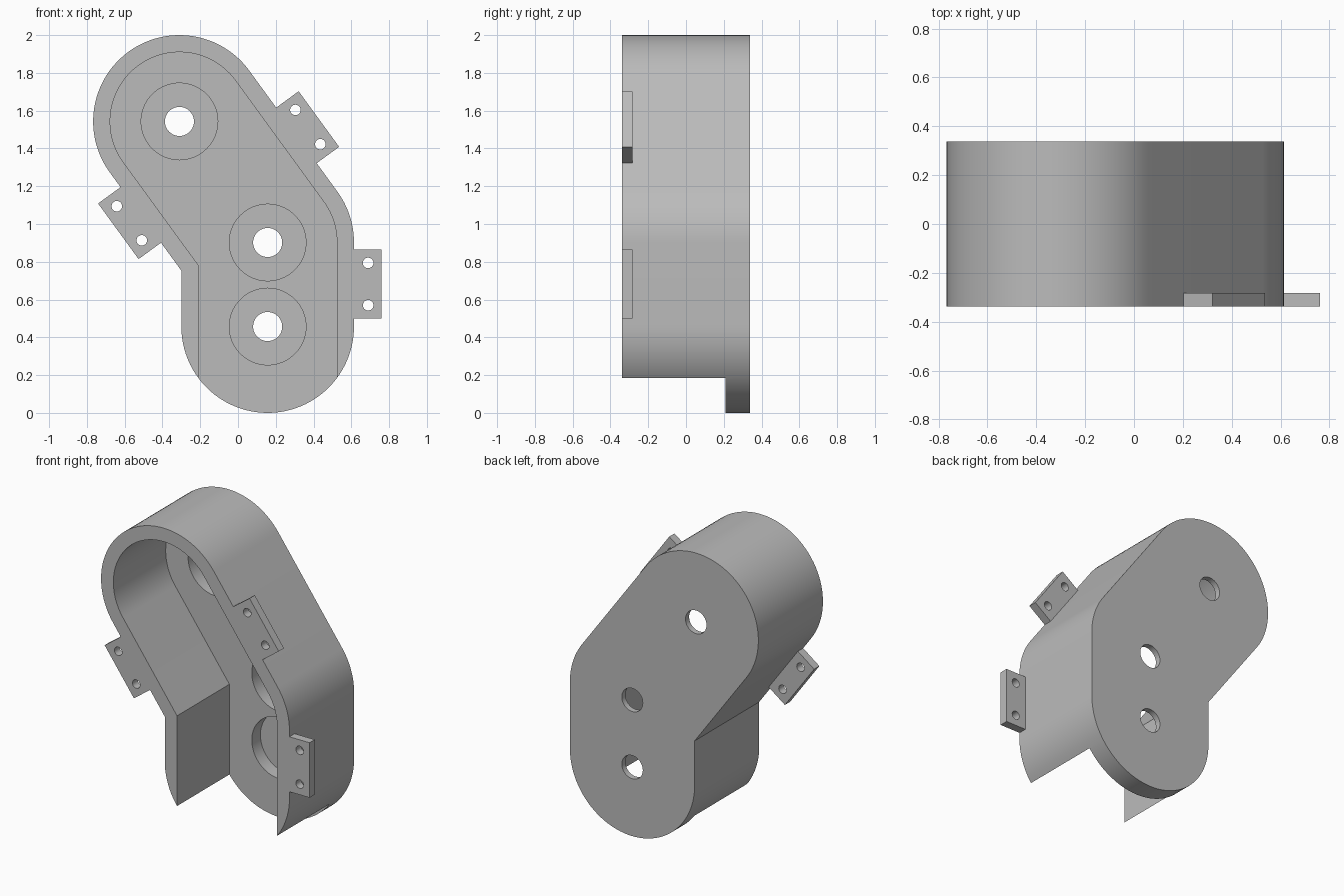
import bpy, bmesh, math
from mathutils import Vector

old = bpy.data.objects.get("Cube")
if old:
    bpy.data.objects.remove(old, do_unlink=True)

grey = bpy.data.materials.new("plain_grey")
grey.use_nodes = True
grey.diffuse_color = (0.5, 0.5, 0.5, 1)
grey.node_tree.nodes["Principled BSDF"].inputs["Base Color"].default_value = (0.5, 0.5, 0.5, 1)

# Main dimensions: points are (x, z), depth runs along y
FRONT, BACK = -0.338, 0.338
FLOOR = 0.21            # inner face of the back plate
RECESS = 0.30           # bottom of the bearing recesses
OUTER, INNER = 0.457, 0.367
TOP = Vector((-0.31, 1.543))
MID = Vector((0.157, 0.902))
LOW = Vector((0.157, 0.457))
ALONG = (MID - TOP).normalized()
SIDE = Vector((-ALONG.y, ALONG.x))
LEAN = math.atan2(SIDE.y, SIDE.x)


def arc(centre, r, start, end, steps):
    angles = [start + (end - start) * i / steps for i in range(steps + 1)]
    return [centre + r * Vector((math.cos(a), math.sin(a))) for a in angles]


def outline(r, open_bottom=False):
    """Bent slot shape at distance r from the line through the three axes."""
    pts = arc(TOP, r, LEAN, LEAN + math.pi, 48)
    edge = MID - r * SIDE
    pts.append(edge + ALONG * ((MID.x - r - edge.x) / ALONG.x))
    if open_bottom:
        pts += [Vector((LOW.x - r, -0.2)), Vector((LOW.x + r, -0.2))]
    else:
        pts += arc(LOW, r, math.pi, 2 * math.pi, 48)
    return pts + arc(MID, r, 0, LEAN, 12)


def prism(name, pts, y0, y1):
    bm = bmesh.new()
    face = bm.faces.new([bm.verts.new((p.x, y0, p.y)) for p in pts])
    new = bmesh.ops.extrude_face_region(bm, geom=[face])["geom"]
    verts = [v for v in new if isinstance(v, bmesh.types.BMVert)]
    bmesh.ops.translate(bm, vec=(0, y1 - y0, 0), verts=verts)
    bmesh.ops.recalc_face_normals(bm, faces=bm.faces)
    mesh = bpy.data.meshes.new(name)
    bm.to_mesh(mesh)
    bm.free()
    mesh.materials.append(grey)
    obj = bpy.data.objects.new(name, mesh)
    bpy.context.collection.objects.link(obj)
    return obj


def select(obj):
    bpy.ops.object.select_all(action='DESELECT')
    obj.select_set(True)
    bpy.context.view_layer.objects.active = obj


def cut(obj, pts, y0, y1):
    cutter = prism("cutter", pts, y0, y1)
    cutter.hide_render = True
    mod = obj.modifiers.new("cut", 'BOOLEAN')
    mod.operation, mod.solver, mod.object = 'DIFFERENCE', 'EXACT', cutter
    select(obj)
    bpy.ops.object.modifier_apply(modifier=mod.name)
    bpy.data.objects.remove(cutter, do_unlink=True)


def circle(centre, r, steps):
    return arc(centre, r, 0, 2 * math.pi, steps)[:-1]


def smooth(obj):
    select(obj)
    bpy.ops.object.shade_smooth_by_angle(angle=math.radians(30))


# Housing: solid block, hollowed from the front and open at the bottom
housing = prism("housing", outline(OUTER), FRONT, BACK)
cut(housing, outline(INNER, True), FRONT - 0.1, FLOOR)

# Bearing recesses with shaft holes through the back plate
for axis in (TOP, MID, LOW):
    cut(housing, circle(axis, 0.203, 64), FLOOR - 0.1, RECESS)
    cut(housing, circle(axis, 0.077, 40), FLOOR - 0.1, BACK + 0.1)
smooth(housing)


# Mounting tabs flush with the front rim, two screw holes each
def tab(name, base, out):
    run = Vector((-out.y, out.x))
    half, reach = 0.182, 0.147
    pts = [base - run * half, base - run * half + out * reach,
           base + run * half + out * reach, base + run * half]
    obj = prism(name, pts, FRONT, FRONT + 0.055)
    for s in (-1, 1):
        cut(obj, circle(base + out * 0.075 + run * 0.112 * s, 0.028, 24),
            FRONT - 0.1, FRONT + 0.2)
    smooth(obj)


centre = (TOP + MID) / 2
tab("upper_left_tab", centre + SIDE * OUTER + ALONG * 0.028, SIDE)
tab("right_tab", centre - SIDE * OUTER - ALONG * 0.117, -SIDE)
tab("lower_left_tab", Vector((LOW.x + OUTER, 0.682)), Vector((1, 0)))
